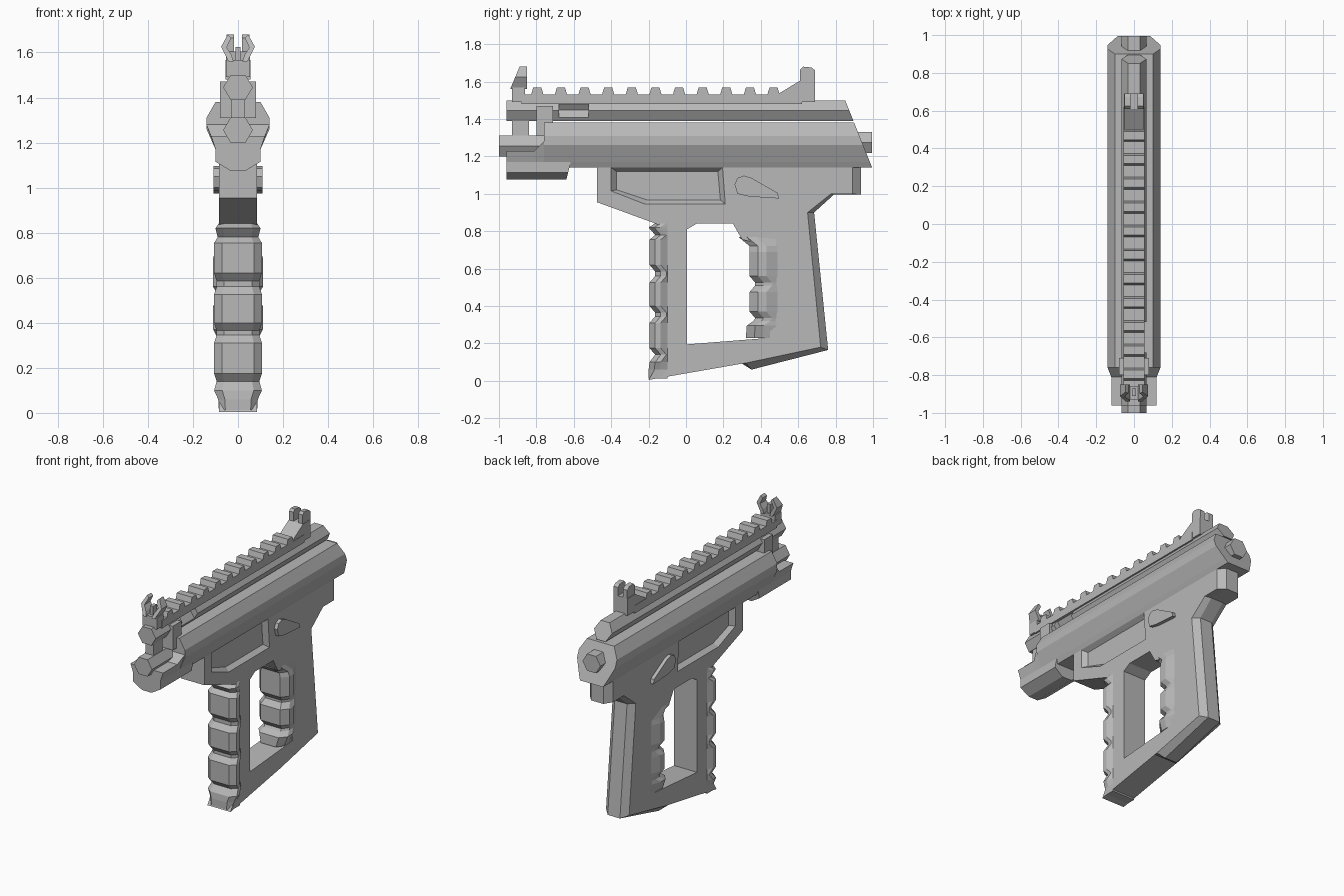
import bpy, bmesh
from mathutils import Vector

cube = bpy.data.objects.get("Cube")
if cube:
    bpy.data.objects.remove(cube, do_unlink=True)

grey = bpy.data.materials.new("mid grey")
grey.use_nodes = True
GREY = (0.48, 0.48, 0.48, 1)
grey.diffuse_color = GREY
grey.node_tree.nodes["Principled BSDF"].inputs["Base Color"].default_value = GREY


def loft(name, rings):
    """Join equal-length rings of points into a closed flat-shaded solid."""
    bm = bmesh.new()
    loops = [[bm.verts.new(p) for p in ring] for ring in rings]
    n = len(loops[0])
    for a, b in zip(loops, loops[1:]):
        for i in range(n):
            j = (i + 1) % n
            bm.faces.new((a[i], a[j], b[j], b[i]))
    bm.faces.new(loops[0])
    bm.faces.new(loops[-1])
    bmesh.ops.recalc_face_normals(bm, faces=bm.faces)
    mesh = bpy.data.meshes.new(name)
    bm.to_mesh(mesh)
    bm.free()
    mesh.materials.append(grey)
    obj = bpy.data.objects.new(name, mesh)
    bpy.context.collection.objects.link(obj)
    return obj


def along_y(name, section, front, back):
    """Extrude an (x, z) section; each end is a number or a function of z."""
    def ring(end):
        return [(x, end(z) if callable(end) else end, z) for x, z in section]
    return loft(name, [ring(front), ring(back)])


def along_x(name, profile, x0, x1):
    """Extrude a (y, z) profile sideways."""
    return loft(name, [[(x, y, z) for y, z in profile] for x in (x0, x1)])


def box(name, half, y0, y1, z0, z1):
    return along_x(name, [(y0, z0), (y1, z0), (y1, z1), (y0, z1)], -half, half)


def mirrored(half):
    """Complete a right-hand half section with its mirror image."""
    return half + [(-x, z) for x, z in reversed(half)]


def hexagon(z, r, h):
    return mirrored([(r / 2, z + h), (r, z), (r / 2, z - h)])


def cut(obj, cutters):
    for cutter in cutters:
        mod = obj.modifiers.new("cut", 'BOOLEAN')
        mod.operation = 'DIFFERENCE'
        mod.solver = 'EXACT'
        mod.object = cutter
    graph = bpy.context.evaluated_depsgraph_get()
    obj.data = bpy.data.meshes.new_from_object(obj.evaluated_get(graph))
    obj.modifiers.clear()
    for cutter in cutters:
        bpy.data.objects.remove(cutter, do_unlink=True)


def rear_slope(z):
    return 0.995 - (z - 1.14) * 0.4


# Receiver, top tube, barrel and rear cap
along_y("receiver", mirrored([(0.1, 1.38), (0.14, 1.31), (0.14, 1.26),
                              (0.1, 1.17), (0.085, 1.14)]), -0.76, rear_slope)
tube = along_y("top_tube", hexagon(1.445, 0.066, 0.055), -0.96, rear_slope)
cut(tube, [along_y("port_cutter", [(0.015, 1.447), (0.08, 1.538), (0.08, 1.356)],
                   -0.68, -0.52)])
along_y("barrel", hexagon(1.255, 0.066, 0.056), -1.0, -0.7)
along_y("rear_cap", hexagon(1.275, 0.066, 0.056), 0.85, 0.995)
box("barrel_link", 0.03, -0.93, -0.84, 1.29, 1.41)
box("front_clamp", 0.08, -0.8, -0.71, 1.31, 1.47)


# Lower shroud under the barrel, flaring into the receiver
def shroud_ring(y, top_x, top_z, shift=0.0):
    half = [(top_x, top_z), (0.1, 1.17), (0.1, 1.115), (0.035, 1.076)]
    return [(x, y + shift * (z - 1.076), z) for x, z in mirrored(half)]


loft("lower_shroud", [shroud_ring(-0.96, 0.12, 1.23), shroud_ring(-0.81, 0.12, 1.23),
                      shroud_ring(-0.76, 0.14, 1.28), shroud_ring(-0.64, 0.1, 1.2, 0.25)])

# Toothed top rail
box("rail_base", 0.056, -0.88, 0.62, 1.48, 1.532)
for i in range(11):
    y = -0.795 + i * 0.1263
    along_x("rail_tooth", [(y - 0.033, 1.53), (y - 0.022, 1.567),
                           (y + 0.022, 1.567), (y + 0.033, 1.53)], -0.056, 0.056)

# Front sight: block, post and two hooked wings
box("front_sight_block", 0.053, -0.93, -0.86, 1.49, 1.567)
box("front_sight_post", 0.011, -0.91, -0.87, 1.56, 1.625)
wing = [(0.02, 1.56), (0.042, 1.56), (0.075, 1.625), (0.045, 1.68),
        (0.03, 1.665), (0.05, 1.622), (0.03, 1.59)]
for side in (1, -1):
    along_y("front_sight_wing", [(side * x, z) for x, z in wing],
            lambda z: -0.94 + (z - 1.56) * 0.42, -0.85)

# Rear sight: ramp and two ears
along_x("rear_sight_ramp", [(0.49, 1.49), (0.49, 1.532), (0.61, 1.605),
                            (0.69, 1.605), (0.69, 1.49)], -0.053, 0.053)
ear = [(0.61, 1.58), (0.61, 1.665), (0.625, 1.68), (0.672, 1.675),
       (0.69, 1.66), (0.69, 1.58)]
for side in (1, -1):
    along_x("rear_sight_ear", ear, side * 0.018, side * 0.05)

# Frame: the side outline, then the middle outline with its fuller rear edges
frame_front = [(-0.476, 1.17), (-0.476, 0.955), (-0.166, 0.842), (-0.12, 0.82),
               (-0.12, 0.14), (-0.2, 0.005)]
frame_side = frame_front + [(0.30, 0.092), (0.32, 0.095), (0.72, 0.18),
                            (0.65, 0.9), (0.775, 1.0), (0.89, 1.0), (0.89, 1.17)]
frame_mid = frame_front + [(0.30, 0.092), (0.35, 0.06), (0.76, 0.165),
                           (0.685, 0.9), (0.79, 0.995), (0.935, 0.995), (0.935, 1.17)]
frame = loft("frame", [[(x, y, z) for y, z in outline] for x, outline in
                       ((-0.085, frame_side), (-0.045, frame_mid),
                        (0.045, frame_mid), (0.085, frame_side))])

# Hand opening and bevelled side recesses
opening = [(0.005, 0.81), (0.06, 0.842), (0.25, 0.842), (0.3, 0.755),
           (0.45, 0.72), (0.45, 0.23), (0.005, 0.195)]
cutters = [along_x("opening_cutter", opening, -0.3, 0.3)]
panel = [(-0.4, 1.14), (0.195, 1.14), (0.21, 0.945), (-0.22, 0.945), (-0.4, 1.015)]
middle = Vector((-0.08, 1.045))
for side in (1, -1):
    rings = []
    for x, sy, sz in ((0.055, 0.91, 0.78), (0.085, 1, 1), (0.1, 1, 1)):
        rings.append([(side * x, middle.x + (y - middle.x) * sy,
                       middle.y + (z - middle.y) * sz) for y, z in panel])
    cutters.append(loft("panel_cutter", rings))
cut(frame, cutters)

# Teardrop levers
lever = [(0.26, 1.05), (0.275, 1.085), (0.31, 1.097), (0.35, 1.085),
         (0.49, 1.005), (0.497, 0.975), (0.34, 0.985), (0.275, 1.0)]
for side in (1, -1):
    along_x("side_lever", lever, side * 0.08, side * 0.108)


# Ribbed hand grips, stacked from rings of (height, front edge, half width)
def grip(name, levels, back, back_half, shoulder):
    rings = []
    for z, front, half in levels:
        side = [(back_half, back), (half, front + shoulder * 2),
                (half, front + shoulder), (half * 0.66, front)]
        rings.append([(x, y, z) for x, y in mirrored(side)])
    loft(name, rings)


grip("front_grip", [(0.842, -0.165, 0.085), (0.82, -0.2, 0.1), (0.78, -0.165, 0.09),
                    (0.755, -0.195, 0.106), (0.62, -0.195, 0.106), (0.585, -0.165, 0.095),
                    (0.56, -0.165, 0.095), (0.525, -0.195, 0.106), (0.4, -0.195, 0.106),
                    (0.365, -0.165, 0.095), (0.345, -0.165, 0.095), (0.31, -0.195, 0.106),
                    (0.175, -0.195, 0.106), (0.14, -0.165, 0.095), (0.1, -0.195, 0.106),
                    (0.06, -0.2, 0.088), (0.012, -0.2, 0.085)], -0.1, 0.085, 0.03)
grip("rear_grip", [(0.77, 0.28, 0.085), (0.72, 0.34, 0.1), (0.69, 0.34, 0.11),
                   (0.56, 0.34, 0.11), (0.525, 0.37, 0.092), (0.51, 0.37, 0.092),
                   (0.475, 0.34, 0.11), (0.37, 0.34, 0.11), (0.335, 0.37, 0.092),
                   (0.32, 0.36, 0.092), (0.295, 0.325, 0.108), (0.23, 0.32, 0.085)],
     0.5, 0.08, 0.045)
